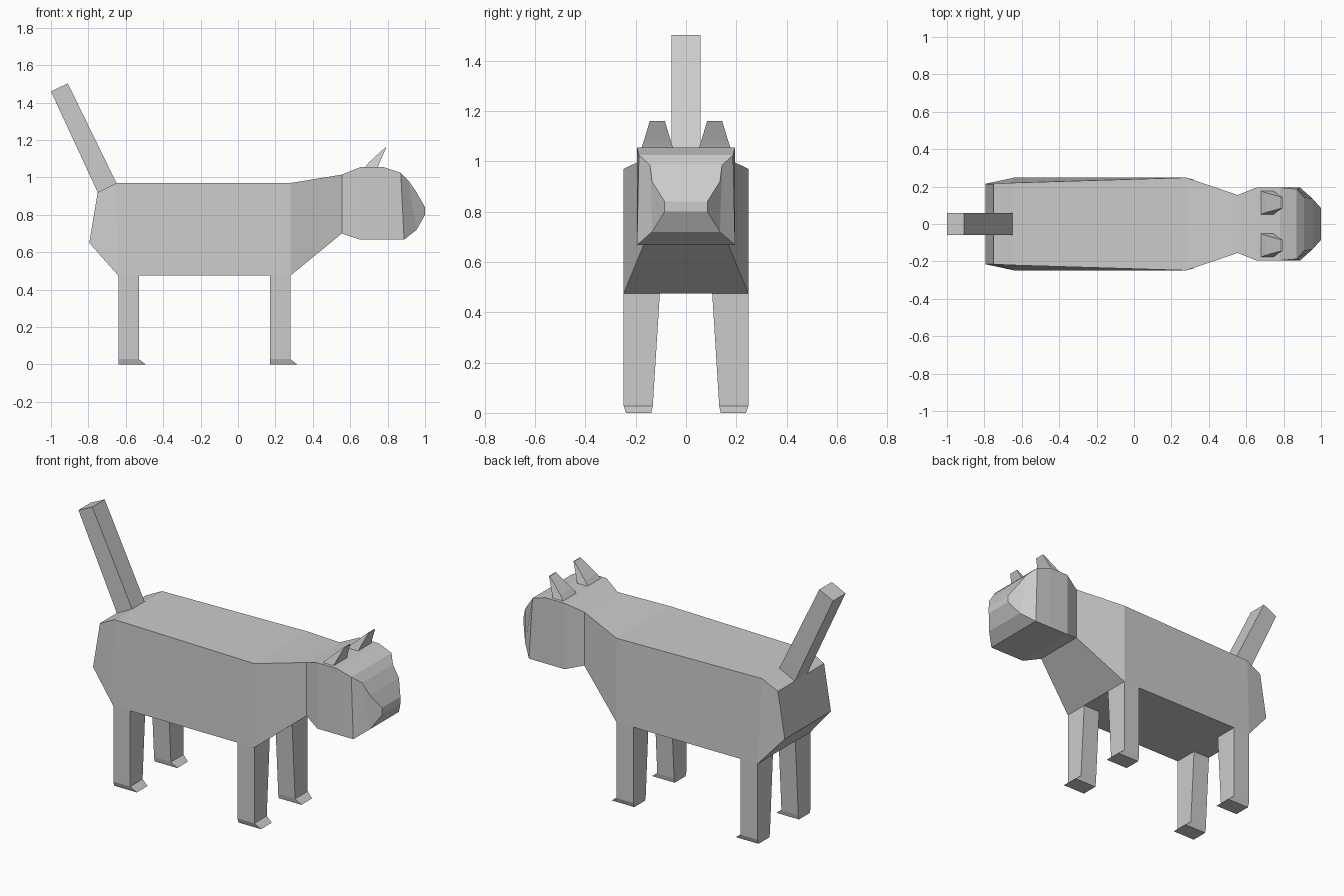
import bpy, bmesh

if "Cube" in bpy.data.objects:
    bpy.data.objects.remove(bpy.data.objects["Cube"])


def finish(name, bm):
    """Clean up a bmesh and link it as a flat-shaded object."""
    bmesh.ops.remove_doubles(bm, verts=bm.verts, dist=0.0005)
    bmesh.ops.recalc_face_normals(bm, faces=bm.faces)
    mesh = bpy.data.meshes.new(name)
    bm.to_mesh(mesh)
    bm.free()
    obj = bpy.data.objects.new(name, mesh)
    bpy.context.collection.objects.link(obj)
    return obj


def loft(bm, rings, cap_start=True, cap_end=True):
    """Skin a run of four-point rings."""
    loops = [[bm.verts.new(p) for p in ring] for ring in rings]
    for a, b in zip(loops, loops[1:]):
        for i in range(4):
            j = (i + 1) % 4
            bm.faces.new((a[i], a[j], b[j], b[i]))
    if cap_start:
        bm.faces.new(loops[0])
    if cap_end:
        bm.faces.new(loops[-1])


def section(bottom, top):
    """Symmetric cross-section from two (x, z, half width) points."""
    (bx, bz, bw), (tx, tz, tw) = bottom, top
    return [(bx, -bw, bz), (bx, bw, bz), (tx, tw, tz), (tx, -tw, tz)]


def rect(x0, x1, y0, y1, z):
    return [(x0, y0, z), (x1, y0, z), (x1, y1, z), (x0, y1, z)]


# Body, from rump to neck
bm = bmesh.new()
loft(bm, [
    section((-0.795, 0.65, 0.215), (-0.75, 0.92, 0.215)),
    section((-0.64, 0.475, 0.248), (-0.65, 0.97, 0.22)),
    section((0.28, 0.475, 0.248), (0.28, 0.97, 0.248)),
    section((0.555, 0.70, 0.155), (0.555, 1.015, 0.155)),
], cap_end=False)
finish("body", bm)

# Head: skull loft closed by a tapering muzzle
muzzle = [(0.87, 1.025, 0.187), (0.91, 0.985, 0.143), (0.955, 0.92, 0.135),
          (1.0, 0.84, 0.085), (1.0, 0.80, 0.085), (0.955, 0.72, 0.135),
          (0.888, 0.667, 0.195)]
bm = bmesh.new()
loft(bm, [
    section((0.555, 0.70, 0.155), (0.555, 1.015, 0.155)),
    section((0.655, 0.667, 0.195), (0.655, 1.055, 0.195)),
    section((0.78, 0.667, 0.195), (0.78, 1.055, 0.195)),
    section(muzzle[-1], muzzle[0]),
], cap_start=False, cap_end=False)
left, right = [[bm.verts.new((x, s * w, z)) for x, z, w in muzzle] for s in (-1, 1)]
for i in range(len(muzzle) - 1):
    bm.faces.new((left[i], right[i], right[i + 1], left[i + 1]))
for side in (left, right):
    bm.faces.new((side[0], side[1], side[5], side[6]))  # cheek
    bm.faces.new(side[1:6])                             # nose side
finish("head", bm)

# Ears: wedges leaning forward
for s, label in ((-1, "right"), (1, "left")):
    bm = bmesh.new()
    loft(bm, [
        rect(0.675, 0.745, s * 0.05, s * 0.178, 1.05),
        rect(0.70, 0.757, s * 0.06, s * 0.168, 1.08),
        rect(0.787, 0.793, s * 0.084, s * 0.144, 1.16),
    ])
    finish(label + "_ear", bm)

# Legs with wedge toes
for x, pos in ((-0.64, "rear"), (0.17, "front")):
    for s, label in ((-1, "right"), (1, "left")):
        bm = bmesh.new()
        loft(bm, [
            rect(x, x + 0.11, s * 0.104, s * 0.248, 0.476),
            rect(x, x + 0.11, s * 0.132, s * 0.248, 0.028),
            rect(x, x + 0.147, s * 0.138, s * 0.238, 0.0),
        ])
        finish(f"{pos}_{label}_leg", bm)

# Tail: square bar sloping up and back
bm = bmesh.new()
loft(bm, [section((-0.75, 0.92, 0.058), (-0.65, 0.97, 0.058)),
          section((-1.0, 1.46, 0.058), (-0.91, 1.503, 0.058))])
finish("tail", bm)
